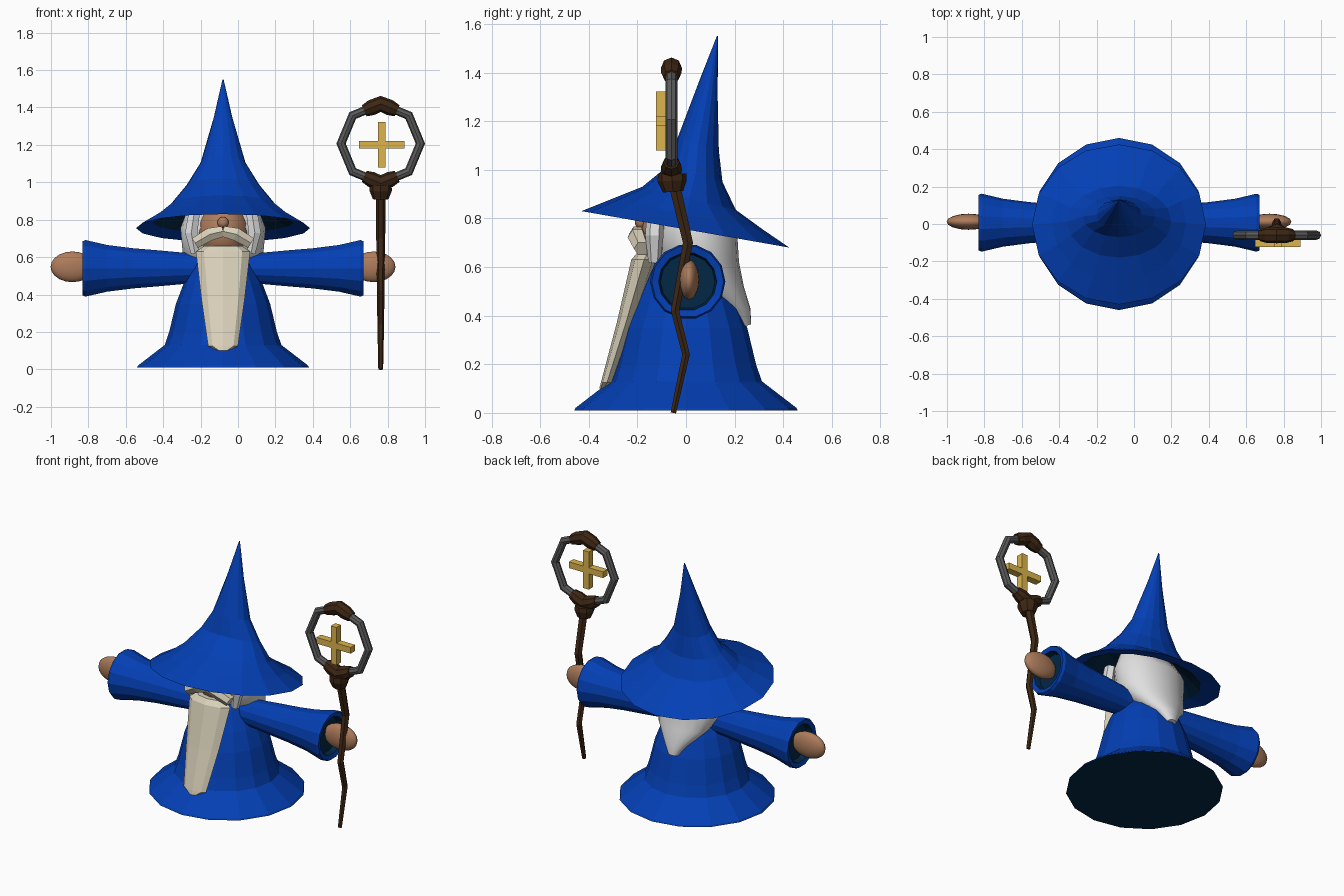
import bpy, bmesh, math
from mathutils import Vector as V

if "Cube" in bpy.data.objects:
    bpy.data.objects.remove(bpy.data.objects["Cube"])

CX = -0.08          # centre line of the body
SX = 0.763          # centre line of the staff


def mat(name, r, g, b):
    m = bpy.data.materials.new(name)
    m.diffuse_color = (r, g, b, 1)
    m.use_nodes = True
    m.node_tree.nodes["Principled BSDF"].inputs["Base Color"].default_value = m.diffuse_color
    return m


BLUE = mat("robe blue", 0.001, 0.05, 0.46)
NAVY = mat("dark lining", 0.0005, 0.02, 0.06)
CREAM = mat("beard cream", 0.71, 0.65, 0.5)
WHITE = mat("hair white", 0.74, 0.74, 0.74)
SKIN = mat("skin", 0.42, 0.2, 0.105)
WOOD = mat("dark wood", 0.048, 0.02, 0.007)
STEEL = mat("grey metal", 0.105, 0.105, 0.105)
GOLD = mat("gold", 0.72, 0.46, 0.075)


def ring(c, u, v, n):
    c, u, v = V(c), V(u), V(v)
    return [c + u * math.cos(2 * math.pi * i / n) + v * math.sin(2 * math.pi * i / n) for i in range(n)]


def tilted(rx, yf, zf, yb, zb, n):
    """Ellipse of half width rx running from a front point to a back point."""
    return ring((CX, (yf + yb) / 2, (zf + zb) / 2), (rx, 0, 0), (0, (yb - yf) / 2, (zb - zf) / 2), n)


def loft(name, rings, mats, dark_from=None, start_slot=0):
    """Skin rings into a closed solid; bands from dark_from on use slot 1."""
    bm = bmesh.new()
    rows = [[bm.verts.new(p) for p in r] for r in rings]
    n = len(rows[0])
    slot = lambda k: int(dark_from is not None and k >= dark_from)
    for k in range(len(rows) - 1):
        for i in range(n):
            j = (i + 1) % n
            bm.faces.new((rows[k][i], rows[k][j], rows[k + 1][j], rows[k + 1][i])).material_index = slot(k)
    bm.faces.new(rows[0]).material_index = start_slot
    bm.faces.new(rows[-1]).material_index = slot(len(rows))
    bmesh.ops.recalc_face_normals(bm, faces=bm.faces)
    me = bpy.data.meshes.new(name)
    bm.to_mesh(me)
    bm.free()
    for m in mats:
        me.materials.append(m)
    ob = bpy.data.objects.new(name, me)
    bpy.context.collection.objects.link(ob)
    return ob


def tube(name, pts, radii, n, m, side):
    """Tube through points; side is a direction square to the path."""
    pts, side, rs = [V(p) for p in pts], V(side), []
    for i, p in enumerate(pts):
        t = (pts[min(i + 1, len(pts) - 1)] - pts[max(i - 1, 0)]).normalized()
        rs.append(ring(p, side * radii[i], t.cross(side).normalized() * radii[i], n))
    return loft(name, rs, [m])


def ball(name, loc, scale, m):
    bpy.ops.mesh.primitive_uv_sphere_add(segments=16, ring_count=10, location=loc)
    ob = bpy.context.object
    ob.name, ob.scale = name, scale
    ob.data.materials.append(m)
    bpy.ops.object.shade_smooth()


def box(name, loc, size, m):
    bpy.ops.mesh.primitive_cube_add(size=1, location=loc)
    ob = bpy.context.object
    ob.name, ob.scale = name, size
    ob.data.materials.append(m)


# Robe with dark underside
robe = [(0.01, .46), (.02, .455), (.13, .312), (.2, .288), (.35, .252), (.46, .21), (.58, .15), (.66, .09)]
loft("robe", [ring((CX, 0, z), (r, 0, 0), (0, r, 0), 16) for z, r in robe], [BLUE, NAVY], start_slot=1)

# Pointed hat: crown down to the brim, then back up inside as dark lining
hat = [(.003, .127, 1.55, .132, 1.55), (.05, .06, 1.38, .13, 1.31), (.12, -.035, 1.13, .135, 1.08),
       (.195, -.07, 1.02, .15, .95), (.28, -.18, .93, .205, .835), (.36, -.305, .88, .315, .755),
       (.465, -.43, .83, .425, .68), (.375, -.365, .835, .29, .73), (.32, -.25, .865, .25, .76),
       (.24, -.15, .9, .17, .83)]
loft("hat", [tilted(*h, 16) for h in hat], [BLUE, NAVY], dark_from=7)

# Sleeves with shallow dark openings, and hands
sleeve = [(.05, .08), (.2, .085), (.34, .098), (.48, .11), (.62, .128), (.735, .155), (.752, .148),
          (.745, .12), (.71, .112)]
for s, side in ((-1, "left"), (1, "right")):
    loft(side + "_sleeve", [ring((CX + s * x, .007, .54), (0, r, 0), (0, 0, r), 14) for x, r in sleeve],
         [BLUE, NAVY], dark_from=7)
    ball(side + "_hand", (CX + s * .805, .012, .548), (.117, .043, .082), SKIN)

# Head and nose
ball("head", (CX, -.01, .73), (.15, .18, .17), SKIN)
ball("nose", (CX, -.185, .785), (.03, .025, .03), SKIN)

# Hair sweeping to a point at the back, smooth
hair = [(.19, -.09, .87, .15, .84), (.228, -.13, .76, .21, .75), (.215, -.12, .61, .218, .62),
        (.165, .04, .5, .238, .52), (.075, .17, .41, .265, .43), (.03, .225, .35, .268, .365)]
hair_ob = loft("hair", [tilted(*h, 20) for h in hair], [WHITE])
bpy.context.view_layer.objects.active = hair_ob
bpy.ops.object.select_all(action='DESELECT')
hair_ob.select_set(True)
bpy.ops.object.shade_smooth_by_angle(angle=math.radians(50))

# Long beard, starting below the mouth
beard = [(.10, -.20, .66, -.11, .66), (.145, -.225, .63, -.12, .63), (.115, -.285, .37, -.21, .37),
         (.08, -.35, .125, -.30, .125), (.03, -.357, .1, -.315, .1)]
loft("beard", [tilted(*b, 8) for b in beard], [CREAM])

# Moustache wings and sideburns
for s, side in ((-1, "left"), (1, "right")):
    tube(side + "_moustache", [(CX, -.2, .738), (CX + s * .07, -.2, .722), (CX + s * .15, -.18, .675)],
         [.033, .04, .034], 6, CREAM, (0, 1, 0))
    tube(side + "_sideburn", [(CX + s * .155, -.125, .83), (CX + s * .17, -.13, .73), (CX + s * .15, -.13, .62)],
         [.035, .038, .025], 6, WHITE, (0, 1, 0))

# Crooked staff and its collar
tube("staff", [(SX, -.052, 0), (SX, 0, .24), (SX, -.045, .42), (SX, .008, .70), (SX, -.055, .97)],
     [.013, .018, .02, .024, .027], 6, WOOD, (1, 0, 0))
tube("staff_collar", [(SX, -.053, .91), (SX, -.057, .955), (SX, -.057, .985)], [.042, .06, .058], 8, WOOD, (1, 0, 0))

# Octagonal metal ring with wooden clamps at top and bottom
RY, RZ, R = -.06, 1.207, .212
bpy.ops.mesh.primitive_torus_add(major_segments=8, minor_segments=8, major_radius=R, minor_radius=.025,
                                 location=(SX, RY, RZ), rotation=(math.pi / 2, 0, 0))
bpy.context.object.name = "staff_ring"
bpy.context.object.data.materials.append(STEEL)
for s, place in ((1, "top"), (-1, "bottom")):
    tube(place + "_clamp", [(SX + x, RY, RZ + s * z) for x, z in
                            ((-.088, .175), (-.05, .192), (0, R), (.05, .192), (.088, .175))],
         [.032, .042, .043, .042, .032], 8, WOOD, (0, 1, 0))

# Gold cross floating in the ring
box("cross_upright", (SX + .005, -.1, 1.2), (.04, .045, .243), GOLD)
for s, side in ((-1, "left"), (1, "right")):
    box(side + "_cross_arm", (SX + .005 + s * .071, -.1, 1.2), (.102, .045, .04), GOLD)
